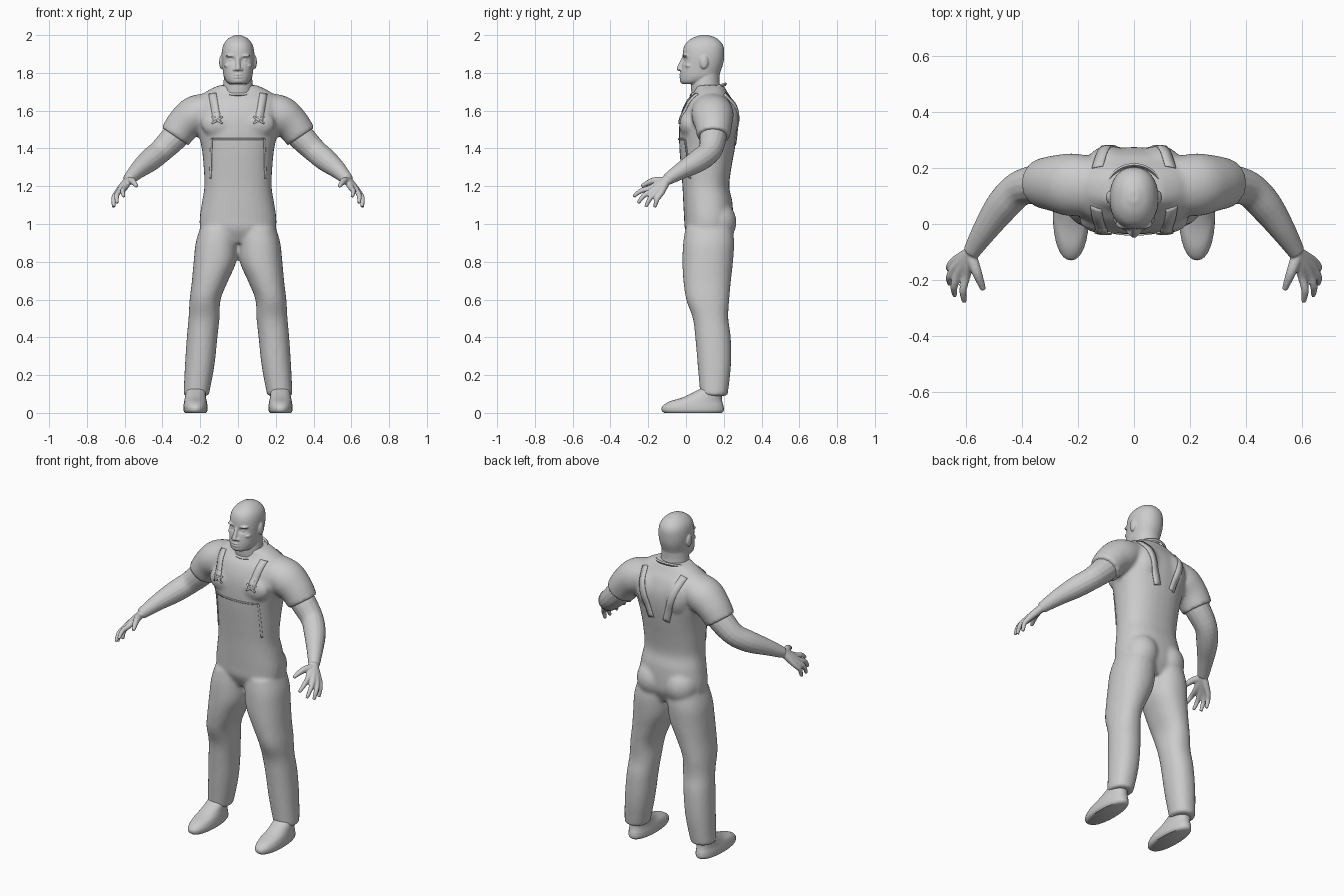
import bpy
import bmesh
import math
from mathutils import Vector, Matrix
from mathutils.bvhtree import BVHTree

default_cube = bpy.data.objects.get("Cube")
if default_cube:
    bpy.data.objects.remove(default_cube, do_unlink=True)

grey = bpy.data.materials.new("plain grey")
grey.use_nodes = True
grey.diffuse_color = (0.6, 0.6, 0.6, 1)
grey.node_tree.nodes["Principled BSDF"].inputs["Base Color"].default_value = grey.diffuse_color


def catmull(a, b, c, d, t):
    return 0.5 * (2 * b + (c - a) * t + (2 * a - 5 * b + 4 * c - d) * t * t
                  + (3 * b - a - 3 * c + d) * t ** 3)


def smooth_path(rows, steps):
    """Interpolate rows of numbers along a smooth curve."""
    result = []
    last = len(rows) - 1
    for i in range(last):
        near = [rows[max(i - 1, 0)], rows[i], rows[i + 1], rows[min(i + 2, last)]]
        for k in range(steps):
            result.append([catmull(*column, k / steps) for column in zip(*near)])
    result.append(list(rows[-1]))
    return result


def loft(bm, rows, side=1, level=False, power=2.0, segments=32, steps=5):
    """Skin closed rings; each row is x, y, z, width radius, depth radius."""
    rows = smooth_path(rows, steps)
    centres = [Vector((side * r[0], r[1], r[2])) for r in rows]
    rings = []
    for i, row in enumerate(rows):
        along = Vector((0, 0, 1))
        if not level:
            along = (centres[min(i + 1, len(rows) - 1)] - centres[max(i - 1, 0)]).normalized()
        depth = Vector((0, 1, 0))
        depth = (depth - along * depth.dot(along)).normalized()
        width = depth.cross(along)
        ring = []
        for k in range(segments):
            angle = math.tau * k / segments
            c, s = math.cos(angle), math.sin(angle)
            u = math.copysign(abs(c) ** (2 / power), c) * row[3]
            v = math.copysign(abs(s) ** (2 / power), s) * row[4]
            ring.append(bm.verts.new(centres[i] + width * u + depth * v))
        rings.append(ring)
    for low, high in zip(rings, rings[1:]):
        for k in range(segments):
            n = (k + 1) % segments
            bm.faces.new((low[k], low[n], high[n], high[k]))
    bm.faces.new(rings[0])
    bm.faces.new(rings[-1])


def tube(bm, points, radii, side=1):
    loft(bm, [(*p, r, r) for p, r in zip(points, radii)], side, segments=16, steps=4)


def ball(bm, centre, radii):
    matrix = Matrix.Translation(centre) @ Matrix.Diagonal((*radii, 1))
    bmesh.ops.create_uvsphere(bm, u_segments=20, v_segments=12, radius=1, matrix=matrix)


def finish(name, bm, voxel=0, relax=4):
    """Make the object and, with a voxel size, fuse its pieces into one skin."""
    bmesh.ops.recalc_face_normals(bm, faces=bm.faces)
    mesh = bpy.data.meshes.new(name)
    bm.to_mesh(mesh)
    bm.free()
    mesh.materials.append(grey)
    obj = bpy.data.objects.new(name, mesh)
    bpy.context.collection.objects.link(obj)
    bpy.context.view_layer.objects.active = obj
    bpy.ops.object.select_all(action='DESELECT')
    obj.select_set(True)
    if voxel:
        mesh.shade_smooth()
        fuse = obj.modifiers.new("fuse", 'REMESH')
        fuse.mode = 'VOXEL'
        fuse.voxel_size = voxel
        fuse.use_smooth_shade = True
        soften = obj.modifiers.new("soften", 'SMOOTH')
        soften.factor = 0.5
        soften.iterations = relax
    else:
        bpy.ops.object.shade_smooth_by_angle(angle=math.radians(50))
    return obj


# Clothes: torso, trouser legs and sleeves
bm = bmesh.new()
torso = [(.12, .90, .13, .09), (.12, .97, .195, .125), (.12, 1.03, .203, .13),
         (.115, 1.12, .19, .13), (.105, 1.2, .178, .124), (.107, 1.3, .182, .134),
         (.112, 1.4, .192, .147), (.118, 1.5, .215, .155), (.122, 1.58, .23, .15),
         (.125, 1.65, .22, .125), (.13, 1.7, .17, .088), (.125, 1.735, .1, .075)]
loft(bm, [(0, *row) for row in torso], level=True, power=2.3)
leg = [(.1, .122, .98, .1, .125), (.112, .12, .9, .112, .135), (.122, .115, .8, .113, .134),
       (.148, .112, .7, .096, .126), (.174, .115, .6, .082, .114), (.18, .13, .5, .082, .094),
       (.19, .143, .4, .081, .094), (.203, .15, .25, .078, .088), (.222, .148, .09, .067, .072)]
sleeve = [(.12, .135, 1.62, .08, .1), (.22, .14, 1.58, .102, .112),
          (.285, .145, 1.53, .093, .1), (.334, .145, 1.463, .085, .087)]
for side in (1, -1):
    loft(bm, leg, side, level=True, power=2.2)
    loft(bm, sleeve, side)
    ball(bm, (side * .092, .165, 1.01), (.1, .103, .11))      # seat
    ball(bm, (side * .09, .2, 1.56), (.085, .08, .12))        # shoulder blade
    ball(bm, (side * .095, .015, 1.53), (.1, .052, .075))     # chest
clothes = finish("clothes", bm, .011, 5)

# Arms and hands
upper = [(.29, .147, 1.51), (.34, .143, 1.455), (.41, .125, 1.385), (.47, .065, 1.335),
         (.53, -.02, 1.285), (.58, -.1, 1.235)]
knuckles = [(.6, -.19, 1.19), (.628, -.182, 1.175), (.642, -.16, 1.165), (.642, -.133, 1.16)]
tips = [(.605, -.278, 1.145), (.64, -.255, 1.11), (.658, -.213, 1.09), (.658, -.165, 1.088)]
thumb = [(.582, -.115, 1.228), (.56, -.175, 1.228), (.537, -.235, 1.2)]
for side, label in ((1, "left"), (-1, "right")):
    bm = bmesh.new()
    tube(bm, upper, [.07, .071, .063, .06, .046, .031], side)
    wrist = Vector(upper[-1])
    for knuckle, tip in zip(knuckles, tips):
        k, t = Vector(knuckle), Vector(tip)
        bend = (k + t) / 2 + Vector((.008, -.004, .008))
        tube(bm, [wrist, (wrist + k) / 2, k, bend, t], [.022, .02, .0155, .0135, .009], side)
    tube(bm, thumb, [.022, .018, .01], side)
    finish(label + "_arm", bm, .005, 3)

# Head, with hollow eye sockets pressed into the skull
bm = bmesh.new()
skull = [(.03, 1.742, .045, .05), (.05, 1.755, .062, .078), (.07, 1.78, .075, .1),
         (.078, 1.81, .08, .106), (.088, 1.85, .085, .109), (.092, 1.89, .087, .11),
         (.094, 1.93, .083, .107), (.095, 1.96, .071, .093), (.097, 1.985, .047, .062),
         (.098, 2.0, .015, .02)]
loft(bm, [(0, *row) for row in skull], level=True, power=2.2, segments=64, steps=6)
for v in bm.verts:
    if v.co.y < .06:
        spread = ((abs(v.co.x) - .034) / .02) ** 2 + ((v.co.z - 1.868) / .013) ** 2
        v.co.y += .014 * math.exp(-spread)
loft(bm, [(0, .12, 1.64, .09, .085), (0, .108, 1.7, .082, .08), (0, .103, 1.75, .077, .075),
          (0, .11, 1.81, .07, .07)], level=True)
tube(bm, [(0, -.006, 1.89), (0, -.024, 1.85), (0, -.034, 1.825)], [.01, .012, .014])
ball(bm, (0, -.036, 1.822), (.014, .014, .012))
ball(bm, (0, -.012, 1.76), (.032, .02, .018))
for z in (1.776, 1.79):
    ball(bm, (0, -.023, z), (.026, .013, .0055))
for side in (1, -1):
    ball(bm, (side * .017, -.024, 1.818), (.01, .013, .009))    # nostril
    ball(bm, (side * .034, .006, 1.867), (.014, .014, .011))    # eye
    ball(bm, (side * .036, .002, 1.891), (.03, .02, .009))      # brow
    ball(bm, (side * .05, .018, 1.838), (.024, .024, .014))     # cheek
    ball(bm, (side * .088, .095, 1.857), (.012, .023, .036))    # ear
finish("head", bm, .004, 3)

# Shoes
shoe = [(.225, .037, 0, .055, .152), (.225, .036, .012, .063, .164), (.225, .037, .035, .064, .162),
        (.225, .052, .06, .06, .14), (.225, .09, .085, .055, .1), (.222, .14, .13, .05, .06)]
for side, label in ((1, "left"), (-1, "right")):
    bm = bmesh.new()
    loft(bm, shoe, side, level=True, power=2.2)
    finish(label + "_shoe", bm)

# Collar
bm = bmesh.new()
rim = []
for i in range(40):
    a = math.tau * i / 40
    rim.append((.098 * math.cos(a), .118 + .092 * math.sin(a), 1.712 + .028 * math.sin(a)))
for i, p in enumerate(rim):
    centre = Vector((0, .118, 1.712))
    out = (Vector(p) - centre).normalized() * .007
    up = Vector((0, 0, .009))
    for corner in (out, up, -out, -up):
        bm.verts.new(Vector(p) + corner)
bm.verts.ensure_lookup_table()
for i in range(40):
    for k in range(4):
        a, b = i * 4, (i + 1) % 40 * 4
        n = (k + 1) % 4
        bm.faces.new([bm.verts[j] for j in (a + k, a + n, b + n, b + k)])
finish("collar", bm)

# Straps, bib edges and buckles laid thinly on the clothes
bpy.context.view_layer.update()
surface = BVHTree.FromObject(clothes, bpy.context.evaluated_depsgraph_get())


def ribbon(name, start, end, width, facing=-1, steps=16):
    """A flat strip between two x, z points, pressed onto the front or back."""
    start, end = Vector(start), Vector(end)
    across = (end - start).orthogonal().normalized() * width / 2
    bm = bmesh.new()
    previous = None
    for i in range(steps + 1):
        middle = start.lerp(end, i / steps)
        row = []
        for offset in (-1, 0, 1):
            p = middle + across * offset
            hit = surface.ray_cast(Vector((p.x, facing, p.y)), Vector((0, -facing, 0)))[0]
            if hit:
                row.append(bm.verts.new(hit + Vector((0, facing * .002, 0))))
        if len(row) < 3:
            previous = None
            continue
        if previous:
            for k in (0, 1):
                bm.faces.new((previous[k], previous[k + 1], row[k + 1], row[k]))
        previous = row
    obj = finish(name, bm)
    obj.modifiers.new("thickness", 'SOLIDIFY').thickness = .006
    obj.modifiers["thickness"].offset = 0


for s, label in ((1, "left"), (-1, "right")):
    ribbon(label + "_front_strap", (s * .11, 1.54), (s * .135, 1.69), .04)
    ribbon(label + "_back_strap", (s * .13, 1.69), (s * .05, 1.42), .04, 1)
    ribbon(label + "_bib_edge", (s * .145, 1.24), (s * .14, 1.45), .008)
    for tilt in (1, -1):
        ribbon(label + "_buckle_bar", (s * .11 - .028, 1.55 - tilt * .018),
               (s * .11 + .028, 1.55 + tilt * .018), .009, steps=4)
    ribbon(label + "_buckle_plate", (s * .11, 1.565), (s * .11, 1.592), .03, steps=4)
ribbon("bib_top", (-.14, 1.45), (.14, 1.45), .008)
